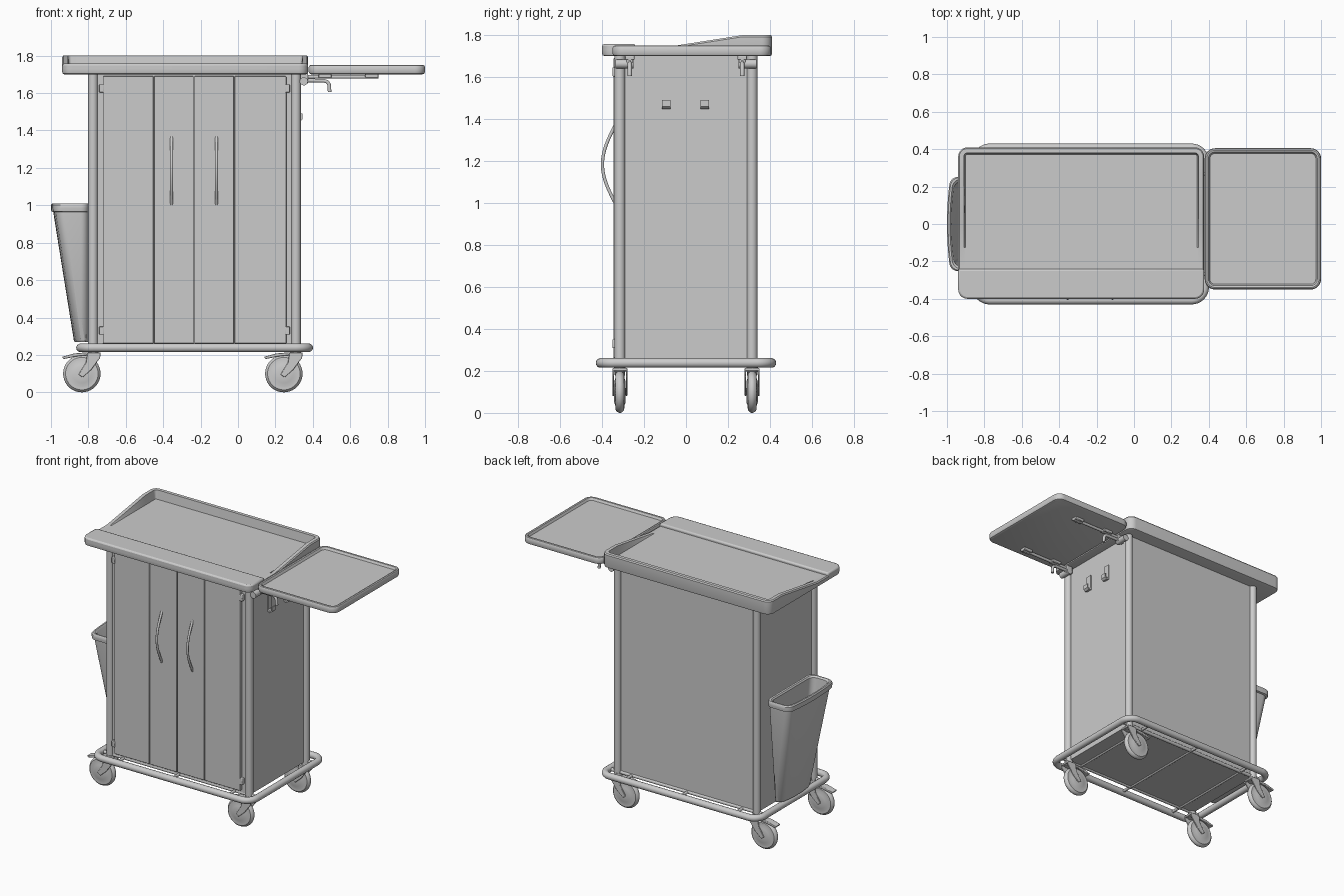
import bpy, bmesh
from math import sin, cos, pi

if "Cube" in bpy.data.objects:
    bpy.data.objects.remove(bpy.data.objects["Cube"])


def finish(name, bm, bevel=0, angle=0.6):
    bmesh.ops.recalc_face_normals(bm, faces=bm.faces)
    me = bpy.data.meshes.new(name)
    bm.to_mesh(me)
    bm.free()
    ob = bpy.data.objects.new(name, me)
    bpy.context.collection.objects.link(ob)
    if bevel:
        m = ob.modifiers.new("bevel", 'BEVEL')
        m.width, m.segments, m.limit_method = bevel, 2, 'ANGLE'
    activate(ob)
    bpy.ops.object.shade_smooth_by_angle(angle=angle)
    return ob


def activate(ob):
    bpy.ops.object.select_all(action='DESELECT')
    ob.select_set(True)
    bpy.context.view_layer.objects.active = ob


def loft(name, rings, bevel=0, angle=0.6):
    """Skin closed rings of equal point count and cap both ends."""
    bm = bmesh.new()
    vs = [[bm.verts.new(p) for p in ring] for ring in rings]
    n = len(vs[0])
    for a, b in zip(vs, vs[1:]):
        for i in range(n):
            bm.faces.new((a[i], a[(i + 1) % n], b[(i + 1) % n], b[i]))
    bm.faces.new(vs[0])
    bm.faces.new(vs[-1])
    return finish(name, bm, bevel, angle)


def prism(name, poly, y0, y1, bevel=0):
    return loft(name, [[(x, y, z) for x, z in poly] for y in (y0, y1)], bevel)


def box(name, x0, x1, y0, y1, z0, z1, bevel=0):
    return prism(name, [(x0, z0), (x1, z0), (x1, z1), (x0, z1)], y0, y1, bevel)


def lathe_y(name, x, y, z, profile, n=40):
    return loft(name, [[(x + r * cos(2 * pi * i / n), y + dy, z + r * sin(2 * pi * i / n))
                        for i in range(n)] for dy, r in profile])


def tube(name, pts, r, cyclic=False):
    cu = bpy.data.curves.new(name, 'CURVE')
    cu.dimensions, cu.bevel_depth, cu.bevel_resolution, cu.use_fill_caps = '3D', r, 5, True
    sp = cu.splines.new('POLY')
    sp.points.add(len(pts) - 1)
    for p, co in zip(sp.points, pts):
        p.co = (*co, 1)
    sp.use_cyclic_u = cyclic
    ob = bpy.data.objects.new(name, cu)
    bpy.context.collection.objects.link(ob)
    activate(ob)
    bpy.ops.object.convert(target='MESH')
    bpy.ops.object.shade_smooth_by_angle(angle=0.8)
    return ob


def rrect(x0, x1, y0, y1, r, splits=(), inset=0, n=8):
    """Rounded rectangle outline with extra points at given y on both long sides."""
    x0, x1, y0, y1, r = x0 + inset, x1 - inset, y0 + inset, y1 - inset, max(r - inset, 0.008)
    pts = []
    for k, (cx, cy) in enumerate([(x1 - r, y0 + r), (x1 - r, y1 - r), (x0 + r, y1 - r), (x0 + r, y0 + r)]):
        for i in range(n + 1):
            a = (k - 1 + i / n) * pi / 2
            pts.append((cx + r * cos(a), cy + r * sin(a)))
        if k == 0:
            pts += [(x1, y) for y in splits]
        if k == 2:
            pts += [(x0, y) for y in reversed(splits)]
    return pts


# Main top tray: rear rim ramps up towards the back
TRAY = (-0.94, 0.375, -0.40, 0.41, 0.05)
FLOOR = 1.738


def rim_z(y):
    return min(1.80, max(FLOOR, 1.75 + (y + 0.05) * 0.05 / 0.32))


def tray_ring(inset, z):
    return [(x, y, z(y) if callable(z) else z)
            for x, y in rrect(*TRAY, splits=(-0.24, -0.126, 0, 0.27), inset=inset)]


loft("top_tray", [tray_ring(0.012, 1.70), tray_ring(0.003, 1.704), tray_ring(0, 1.713),
                  tray_ring(0, lambda y: rim_z(y) - 0.008), tray_ring(0.006, rim_z),
                  tray_ring(0.03, rim_z), tray_ring(0.038, FLOOR)])
# Raised front strip of the tray
strip = [p for p in rrect(*TRAY, splits=(-0.24,)) if p[1] < -0.239]
loft("tray_front_strip", [[(x, y, z) for x, y in strip] for z in (1.715, 1.757)], bevel=0.01)

# Fold-out side tray
SIDE = (0.378, 1.0, -0.35, 0.405, 0.055)
loft("side_tray", [[(x, y, z) for x, y in rrect(*SIDE, inset=i)] for i, z in
                   [(0.014, 1.70), (0.004, 1.704), (0, 1.713), (0, 1.74), (0.004, 1.747),
                    (0.011, 1.75), (0.02, 1.748), (0.028, 1.732)]])

# Cabinet body, posts and folding doors
box("cabinet_body", -0.775, 0.31, -0.325, 0.318, 0.235, 1.70)
for x in (-0.775, 0.31):
    for y in (-0.315, 0.315):
        tube("corner_post", [(x, y, 0.21), (x, y, 1.705)], 0.026)
edges = [-0.725, -0.45, -0.235, -0.02, 0.26]
for a, b in zip(edges, edges[1:]):
    box("door_panel", a + 0.002, b - 0.002, -0.346, -0.324, 0.262, 1.69, 0.003)
for x in (-0.73, 0.265):
    for z in (0.33, 1.625):
        box("door_hinge", x - 0.012, x + 0.012, -0.35, -0.32, z - 0.022, z + 0.022, 0.004)
for x in (-0.355, -0.115):
    tube("door_handle", [(x, -0.34 - 0.058 * sin(pi * i / 20), 1.005 + 0.36 * i / 20)
                         for i in range(21)], 0.008)

# Base bumper ring and its cross bars
tube("base_ring", [(x, y, 0.238) for x, y in rrect(-0.842, 0.378, -0.407, 0.407, 0.07)], 0.023, True)
for x in (-0.665, -0.235, 0.2):
    tube("base_cross_bar", [(x, -0.405, 0.238), (x, 0.405, 0.238)], 0.01)
for y in (-0.315, 0.315):
    tube("base_long_bar", [(-0.842, y, 0.238), (0.378, y, 0.238)], 0.012)

# Casters: wheel, fork, swivel stem and brake pedal
half = [(-0.028, 0.015), (-0.027, 0.05), (-0.02, 0.07), (-0.021, 0.078), (-0.02, 0.087), (-0.012, 0.096), (-0.004, 0.1)]
wheel = half + [(-d, r) for d, r in reversed(half)]
fork = [(-0.018, -0.005), (0.004, -0.02), (0.05, 0.02), (0.098, 0.085), (0.1, 0.113), (0.03, 0.113), (0.022, 0.06)]
pedal = [(-0.105, 0.09), (-0.098, 0.078), (-0.03, 0.092), (0.04, 0.1), (0.04, 0.115), (-0.04, 0.108)]
for cx in (-0.835, 0.245):
    for y in (-0.315, 0.315):
        lathe_y("caster_wheel", cx, y, 0.10, wheel)
        for s in (-1, 1):
            prism("caster_fork", [(cx + x, 0.10 + z) for x, z in fork], y + s * 0.028, y + s * 0.036, 0.003)
        box("fork_bridge", cx + 0.03, cx + 0.1, y - 0.034, y + 0.034, 0.2, 0.214, 0.004)
        tube("caster_stem", [(cx + 0.062, y, 0.195), (cx + 0.062, y, 0.235)], 0.028)
        prism("brake_pedal", [(cx + x, 0.10 + z) for x, z in pedal], y - 0.025, y + 0.025, 0.003)


# Waste bin with a bowed outer face, hollow inside
def bin_ring(xl, hy, z, bow=0.018, xr=-0.80):
    ys = [hy * k / 5 for k in (-3, -2, -1, 0, 1, 2, 3)]
    mid = (xl + xr) / 2
    return [(x - (bow * (1 - (y / hy) ** 2) * min(1, (mid - x) / (mid - xl)) if x < mid else 0), y, z)
            for x, y in rrect(xl, xr, -hy, hy, 0.04, splits=ys, n=6)]


loft("waste_bin", [bin_ring(-0.855, 0.17, 0.27), bin_ring(-0.86, 0.175, 0.28),
                   bin_ring(-0.966, 0.237, 0.94), bin_ring(-0.969, 0.238, 0.964),
                   bin_ring(-0.98, 0.25, 0.968), bin_ring(-0.982, 0.252, 0.985),
                   bin_ring(-0.982, 0.252, 1.002), bin_ring(-0.976, 0.247, 1.01),
                   bin_ring(-0.966, 0.24, 1.01, xr=-0.815), bin_ring(-0.958, 0.23, 1.0, xr=-0.822),
                   bin_ring(-0.85, 0.165, 0.29, xr=-0.81)])

# Side tray supports: clamp, rail, clips and release lever
for s in (-1, 1):
    y = s * 0.268
    tube("tray_clamp", [(0.352, s * 0.25, 1.663), (0.352, s * 0.335, 1.663)], 0.022)
    box("clamp_bracket", 0.325, 0.375, y - 0.015, y + 0.015, 1.65, 1.705, 0.005)
    tube("tray_rail", [(0.35, y, 1.687), (0.75, y, 1.687)], 0.01)
    for x in (0.45, 0.70):
        box("rail_clip", x - 0.02, x + 0.05, y - 0.022, y + 0.022, 1.682, 1.702, 0.004)
    tube("release_lever", [(0.35, y, 1.668), (0.46, y, 1.666), (0.478, y, 1.66),
                           (0.487, y, 1.645), (0.49, y, 1.605)], 0.01)

# Side hooks
hook = [(0.308, 1.565), (0.317, 1.565), (0.317, 1.47), (0.33, 1.458), (0.338, 1.468), (0.338, 1.49),
        (0.345, 1.49), (0.345, 1.46), (0.332, 1.448), (0.308, 1.455)]
for y in (-0.095, 0.09):
    prism("side_hook", hook, y - 0.02, y + 0.02)
